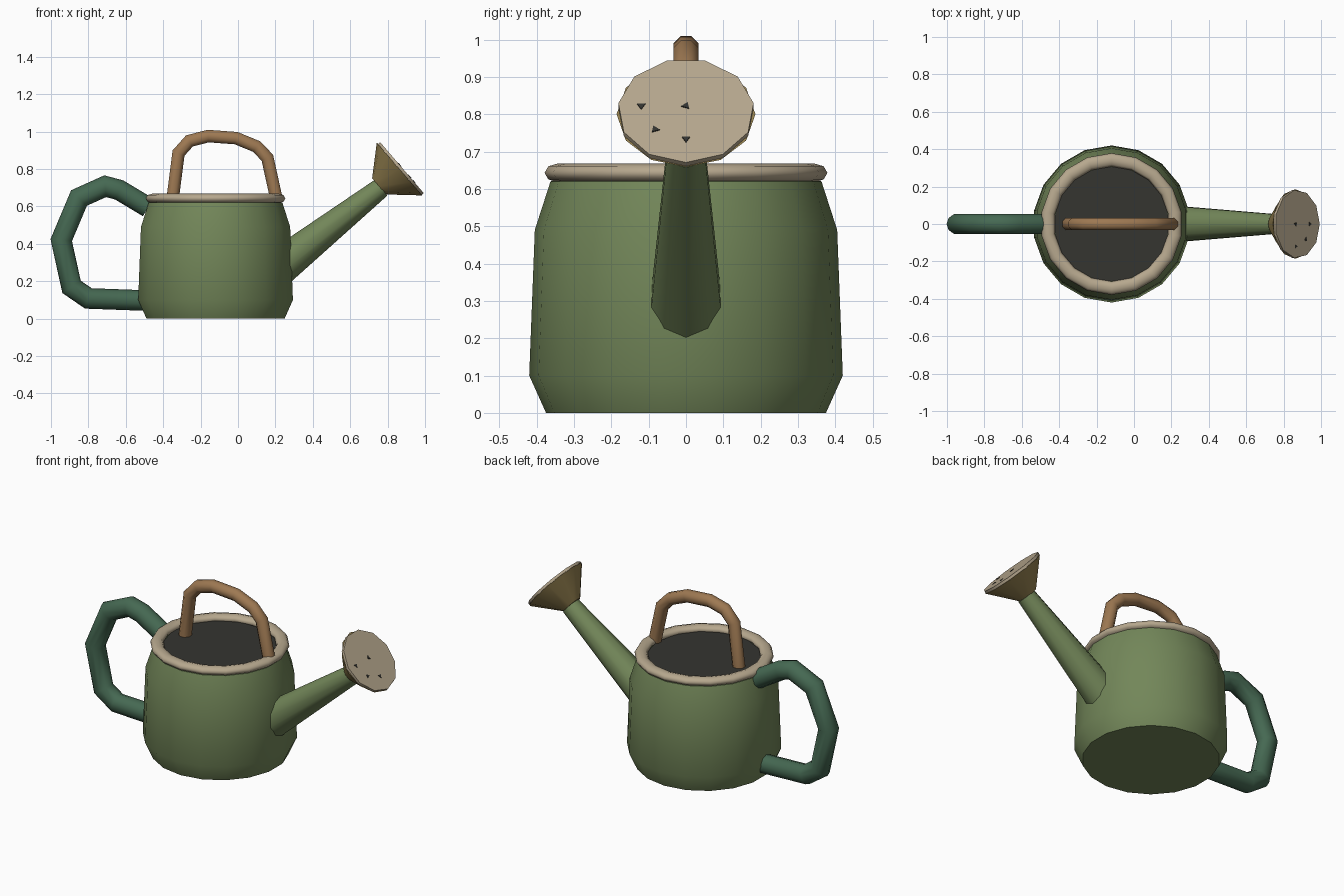
import bpy, bmesh, math
from mathutils import Vector

if "Cube" in bpy.data.objects:
    bpy.data.objects.remove(bpy.data.objects["Cube"])


def finish(ob, color, angle=40):
    mat = bpy.data.materials.new(ob.name + "_paint")
    mat.diffuse_color = (*color, 1)
    mat.use_nodes = True
    mat.node_tree.nodes["Principled BSDF"].inputs["Base Color"].default_value = mat.diffuse_color
    ob.data.materials.append(mat)
    bpy.ops.object.select_all(action='DESELECT')
    ob.select_set(True)
    bpy.context.view_layer.objects.active = ob
    bpy.ops.object.shade_smooth_by_angle(angle=math.radians(angle))
    return ob


def loft(name, path, radii, sides, color, axis=None, phase=0, angle=40, y=0):
    """Skin rings along an (x, z) path lying in the y = const plane, mitred at bends."""
    pts = [Vector((x, y, z)) for x, z in path]
    side = Vector((0, 1, 0))
    bm = bmesh.new()
    rings = []
    for i, p in enumerate(pts):
        if axis:
            t, miter = Vector((axis[0], 0, axis[1])).normalized(), 1
        else:
            a = (p - pts[i - 1]).normalized() if i else (pts[1] - p).normalized()
            b = (pts[i + 1] - p).normalized() if i + 1 < len(pts) else a
            t = (a + b).normalized()
            miter = 1 / max(t.dot(a), 0.6)
        n = side.cross(t) * miter
        r = radii[i] if isinstance(radii, (list, tuple)) else radii
        ring = []
        for k in range(sides):
            g = math.radians(phase) + 2 * math.pi * k / sides
            ring.append(bm.verts.new(p + n * r * math.cos(g) + side * r * math.sin(g)))
        rings.append(ring)
    for lo, hi in zip(rings, rings[1:]):
        for k in range(sides):
            j = (k + 1) % sides
            bm.faces.new((lo[k], lo[j], hi[j], hi[k]))
    bm.faces.new(rings[0][::-1])
    bm.faces.new(rings[-1])
    bmesh.ops.recalc_face_normals(bm, faces=bm.faces)
    me = bpy.data.meshes.new(name)
    bm.to_mesh(me)
    bm.free()
    ob = bpy.data.objects.new(name, me)
    bpy.context.collection.objects.link(ob)
    return finish(ob, color, angle)


GREEN = (0.17, 0.24, 0.10)
DARK_GREEN = (0.06, 0.14, 0.085)
TAN = (0.47, 0.39, 0.27)
BROWN = (0.34, 0.19, 0.085)
OLIVE = (0.30, 0.22, 0.08)
DARK = (0.035, 0.035, 0.03)
CX = -0.12
UP = (0, 1)

# Body with chamfered foot and rounded shoulder
profile = [(0.375, 0), (0.42, 0.10), (0.405, 0.49), (0.363, 0.62), (0.325, 0.63)]
loft("body", [(CX, z) for r, z in profile], [r for r, z in profile], 18, GREEN,
     axis=UP, phase=10)

# Dark opening inside the rim
loft("opening", [(CX, 0.62), (CX, 0.636)], 0.312, 14, DARK, axis=UP)

# Rolled rim
bpy.ops.mesh.primitive_torus_add(major_segments=18, minor_segments=8, major_radius=0.343,
                                 minor_radius=0.036, location=(CX, 0, 0.643),
                                 rotation=(0, 0, math.radians(10)))
rim = bpy.context.object
rim.name = "rim"
rim.scale.z = 0.7
finish(rim, TAN, 60)

# Carrying handle over the opening
loft("top_handle", [(-0.352, 0.62), (-0.318, 0.885), (-0.26, 0.95), (-0.16, 0.976),
                    (-0.01, 0.965), (0.10, 0.92), (0.157, 0.86), (0.21, 0.62)],
     0.036, 8, BROWN, phase=22.5, angle=50)

# Back handle loop
loft("back_handle", [(-0.50, 0.097), (-0.80, 0.108), (-0.89, 0.17), (-0.945, 0.42),
                     (-0.85, 0.645), (-0.71, 0.708), (-0.635, 0.688), (-0.48, 0.595)],
     0.055, 10, DARK_GREEN, angle=50)

# Tapered spout
loft("spout", [(0.22, 0.275), (0.765, 0.70)], [0.101, 0.054], 10, GREEN)

# Sprinkler rose: flared cone, face plate and holes
ax = Vector((0.76, 0, 0.65)).normalized()
fc = Vector((0.872, 0, 0.808))


def along(d):
    p = fc + ax * d
    return (p.x, p.z)


loft("rose_cone", [along(-0.155), along(-0.012)], [0.057, 0.186], 12, OLIVE,
     axis=(ax.x, ax.z))
loft("rose_face", [along(-0.014), along(0.003)], 0.183, 11, TAN, axis=(ax.x, ax.z))
for i, (y, z) in enumerate([(-0.12, 0.82), (0, 0.82), (-0.083, 0.757), (0, 0.732)]):
    down = (0.808 - z) / ax.x
    x = fc.x + down * ax.z
    loft(f"rose_hole_{i + 1}", [(x, z), (x + ax.x * 0.006, z + ax.z * 0.006)], 0.013, 3,
         DARK, axis=(ax.x, ax.z), phase=40 * i, y=y)
